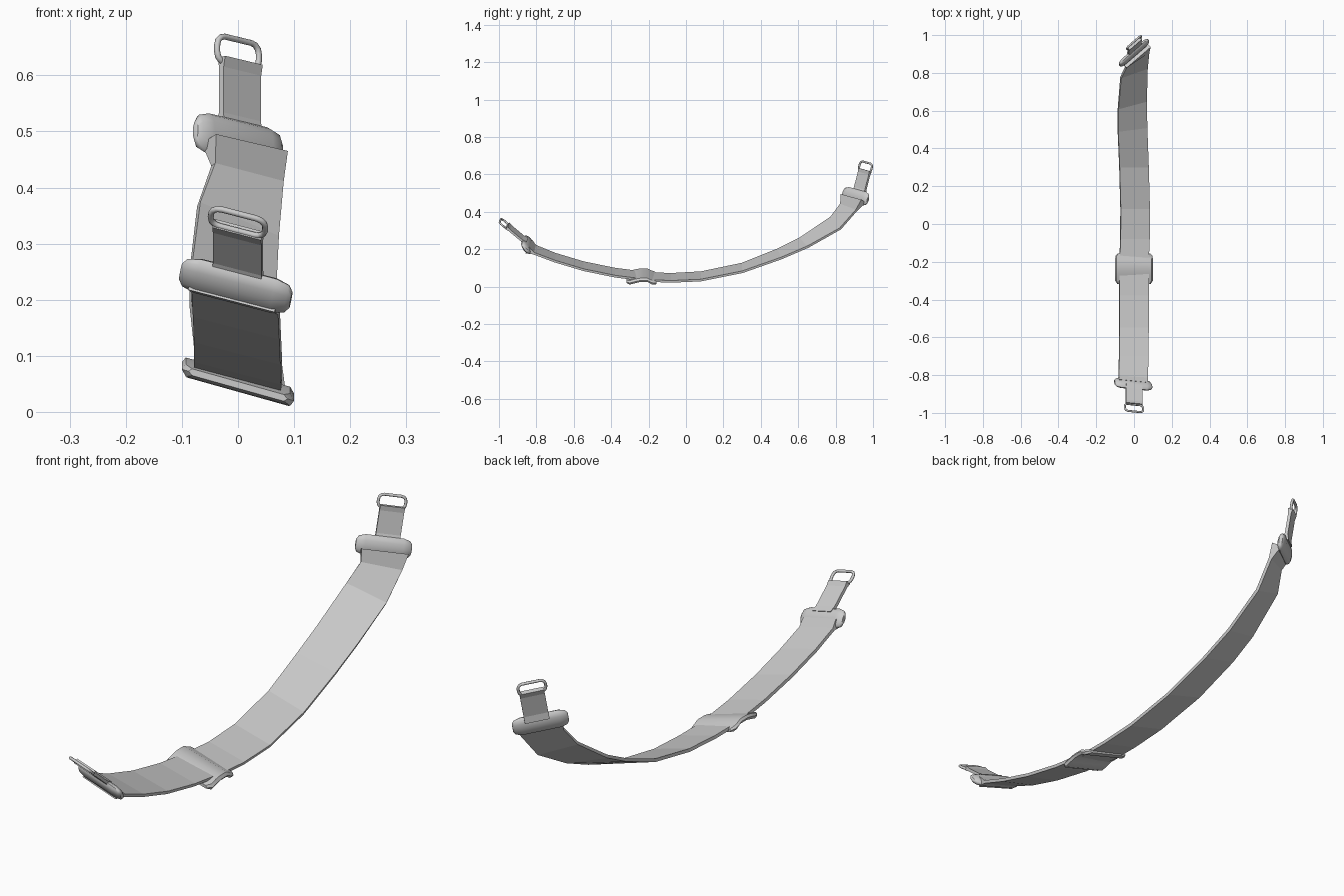
import bpy, bmesh
from math import cos, sin, pi
from mathutils import Vector, Matrix

cube = bpy.data.objects.get("Cube")
if cube:
    bpy.data.objects.remove(cube, do_unlink=True)

grey = bpy.data.materials.new("light grey")
grey.use_nodes = True
grey.diffuse_color = (0.6, 0.6, 0.6, 1)
grey.node_tree.nodes["Principled BSDF"].inputs["Base Color"].default_value = grey.diffuse_color


def finish(name, bm, smooth=None):
    """Turn a bmesh into a named object with the shared material."""
    bmesh.ops.recalc_face_normals(bm, faces=bm.faces)
    mesh = bpy.data.meshes.new(name)
    bm.to_mesh(mesh)
    bm.free()
    mesh.materials.append(grey)
    obj = bpy.data.objects.new(name, mesh)
    bpy.context.collection.objects.link(obj)
    if smooth:
        bpy.context.view_layer.objects.active = obj
        obj.select_set(True)
        bpy.ops.object.shade_smooth_by_angle(angle=smooth)
        obj.select_set(False)
    return obj


def loft(name, rings, cyclic=False, smooth=None):
    """Skin a list of equal point rings, capping open ends."""
    bm = bmesh.new()
    rows = [[bm.verts.new(p) for p in ring] for ring in rings]
    pairs = list(zip(rows, rows[1:])) + ([(rows[-1], rows[0])] if cyclic else [])
    for a, b in pairs:
        for i in range(len(a)):
            j = (i + 1) % len(a)
            bm.faces.new((a[i], a[j], b[j], b[i]))
    if not cyclic:
        bm.faces.new(rows[0])
        bm.faces.new(rows[-1])
    return finish(name, bm, smooth)


def ribbon(name, stations):
    """Flat band through stations of centre, half-width vector and half thickness."""
    rings = []
    for i, (c, w, t) in enumerate(stations):
        along = stations[min(i + 1, len(stations) - 1)][0] - stations[max(i - 1, 0)][0]
        n = w.cross(along).normalized() * t
        rings.append([c - w - n, c + w - n, c + w + n, c - w + n])
    return loft(name, rings)


def frame(origin, across, along):
    """Local axes: x across the band, y along it, z out of it."""
    x = across.normalized()
    z = x.cross(along).normalized()
    y = z.cross(x)
    m = Matrix((x, y, z)).transposed().to_4x4()
    m.translation = origin
    return m


def buckle(name, m):
    """Soft slider body with clipped corners and a flattened section."""
    rings = []
    for x, h, t in ((-.102, .018, .007), (-.094, .031, .013), (-.07, .038, .017),
                    (.07, .038, .017), (.094, .031, .013), (.102, .018, .007)):
        rings.append([m @ Vector((x, h * cos(a), t * sin(a)))
                      for a in (2 * pi * k / 12 for k in range(12))])
    loft(name, rings, smooth=0.8)


def wire_loop(name, m, hw, hl, corner, r):
    """Rounded rectangular loop of wire."""
    rings = []
    for q in range(4):
        sx, sy = ((1, 1), (-1, 1), (-1, -1), (1, -1))[q]
        for k in range(4):
            a = (q + k / 3) * pi / 2
            d = Vector((cos(a), sin(a), 0))
            c = Vector((sx * (hw - corner), sy * (hl - corner), 0)) + d * corner
            rings.append([m @ (c + d * r * cos(b) + Vector((0, 0, r * sin(b))))
                          for b in (2 * pi * j / 8 for j in range(8))])
    loft(name, rings, cyclic=True, smooth=0.9)


# Main strap: x, y, z of the centre, then y and z of the half width
PATH = ((-.007, -.84, .215, -.008, -.02), (-.004, -.81, .198, -.005, -.02),
        (-.002, -.7, .155, 0, -.02), (0, -.55, .11, 0, -.02),
        (0, -.38, .075, 0, -.02), (0, -.2, .052, 0, -.02),
        (.005, -.08, .047, 0, -.02), (.006, .08, .055, 0, -.021),
        (0, .3, .1, 0, -.022), (-.008, .5, .175, .01, -.023),
        (-.009, .63, .235, .02, -.023), (0, .8, .34, .025, -.03),
        (.017, .87, .425, .042, -.016), (.012, .895, .472, .055, -.015))
stations = []
for i, (x, y, z, wy, wz) in enumerate(PATH):
    at_end = i in (0, len(PATH) - 1)
    wx = (.077, .075, .07, .061, .064)[max(0, i - 9)]
    stations.append((Vector((x, y, z)), Vector((wx, wy, wz)), .02 if at_end else .006))
ribbon("main_strap", stations)

# Arched slide adjuster threaded on the strap
rings = []
for y, z, w, t in ((-.318, .048, .088, .006), (-.3, .048, .1, .011), (-.27, .056, .1, .011),
                   (-.245, .061, .1, .01), (-.205, .061, .1, .01), (-.185, .05, .1, .011),
                   (-.168, .046, .098, .01), (-.157, .043, .088, .006)):
    half = Vector((w, 0, -w * .28))
    c = Vector((0, y, z))
    up = Vector((0, 0, t))
    rings.append([c - half, c - half * .93 - up, c + half * .93 - up,
                  c + half, c + half * .93 + up, c - half * .93 + up])
loft("slide_adjuster", rings, smooth=0.7)

# Buckle, short tab and wire loop at each end
ENDS = (("front", (-.004, -.848, .225), (.1, -.01, -.026), (0, -.6, .8),
         (0, -.855, .242), (0, -.955, .325), (0, -.974, .338)),
        ("back", (0, .907, .483), (.075, .065, -.018), (0, .25, .97),
         (.003, .925, .5), (.004, .957, .625), (0, .96, .64)))
for side, mid, across, along, start, stop, loop in ENDS:
    mid, across, along, start, stop, loop = map(Vector, (mid, across, along, start, stop, loop))
    buckle(side + "_buckle", frame(mid, across, along))
    half = across.normalized() * .045
    tab = [(start, half, .012), (start.lerp(stop, .2), half, .006),
           (start.lerp(stop, .85), half, .006), (stop, half, .01)]
    ribbon(side + "_tab", tab)
    wire_loop(side + "_wire_loop", frame(loop, across, stop - start), .05, .024, .018, .0055)
